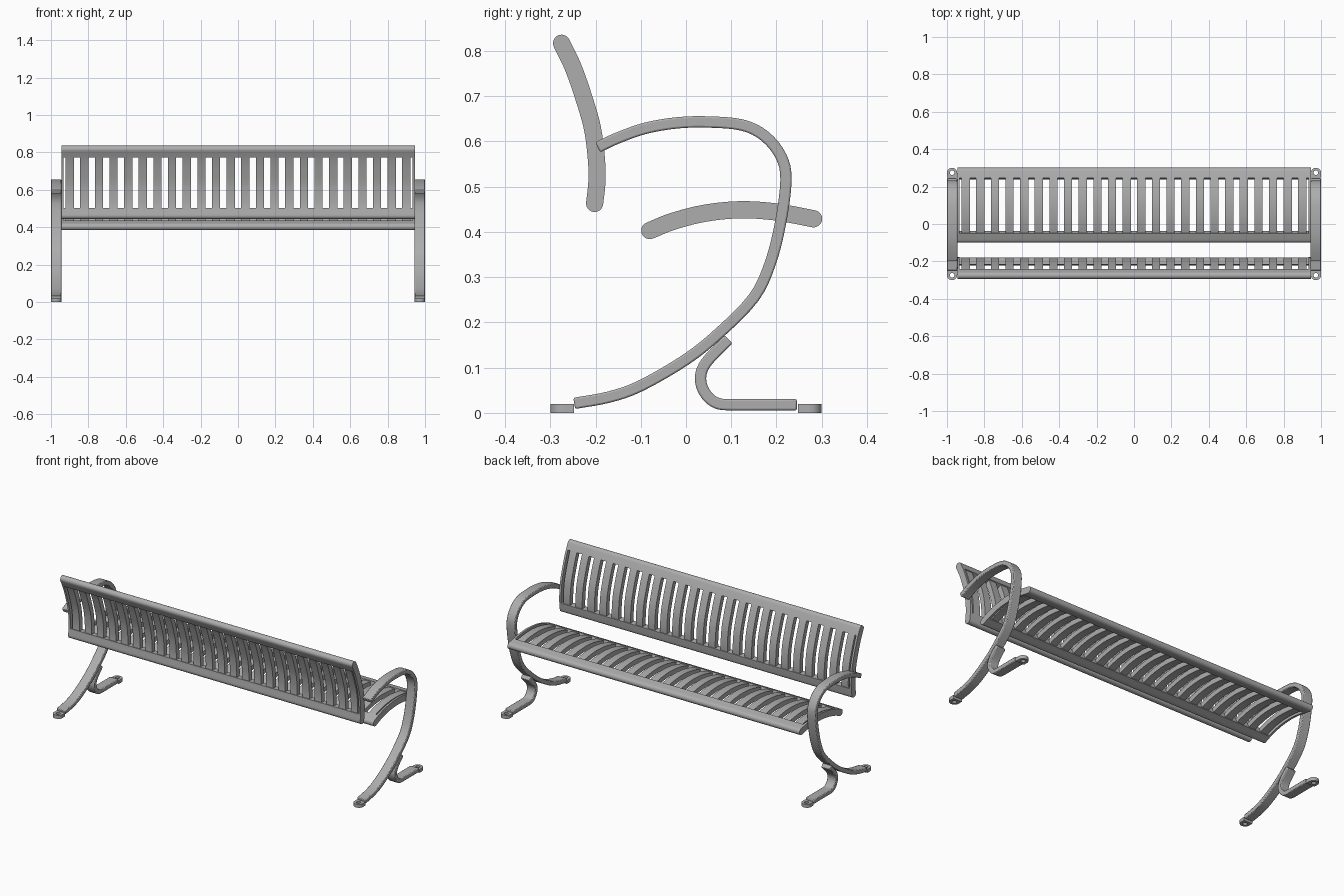
import bpy, bmesh, math
from mathutils import Vector

cube = bpy.data.objects.get("Cube")
if cube:
    bpy.data.objects.remove(cube)

metal = bpy.data.materials.new("grey_metal")
metal.use_nodes = True
GREY = (0.42, 0.42, 0.42, 1)
metal.diffuse_color = GREY
metal.node_tree.nodes["Principled BSDF"].inputs["Base Color"].default_value = GREY


def finish(name, bm):
    bmesh.ops.recalc_face_normals(bm, faces=bm.faces)
    mesh = bpy.data.meshes.new(name)
    bm.to_mesh(mesh)
    bm.free()
    mesh.materials.append(metal)
    mesh.shade_smooth()
    mesh.set_sharp_from_angle(angle=math.radians(35))
    obj = bpy.data.objects.new(name, mesh)
    bpy.context.scene.collection.objects.link(obj)
    return obj


def mirror(obj, axis=0):
    mod = obj.modifiers.new("Mirror", "MIRROR")
    mod.use_axis = [i == axis for i in range(3)]


def smooth_path(points, steps=5):
    """Smooth (y, z) curve through the given points."""
    p = [Vector(q) for q in points]
    p = [2 * p[0] - p[1]] + p + [2 * p[-1] - p[-2]]
    out = []
    for a, b, c, d in zip(p, p[1:], p[2:], p[3:]):
        for i in range(steps):
            t = i / steps
            out.append(b + (c - a) * t / 2 + (2 * a - 5 * b + 4 * c - d) * t * t / 2
                       + (3 * b - a - 3 * c + d) * t ** 3 / 2)
    return out + [p[-2]]


def trim(path, start, end):
    """Part of a path between two distances along it."""
    out, run = [], 0
    for a, b in zip(path, path[1:]):
        step = (b - a).length
        lo, hi = max(start, run), min(end, run + step)
        if hi - lo > 1e-6:
            if not out:
                out.append(a.lerp(b, (lo - run) / step))
            out.append(a.lerp(b, (hi - run) / step))
        run += step
    return out


def length(path):
    return sum((b - a).length for a, b in zip(path, path[1:]))


def ribbon(name, path, thick, x0, x1, round_start=False, round_end=False):
    """Flat bar swept along a (y, z) path, with optional half-round ends."""
    r = thick / 2
    stations = []
    for i, p in enumerate(path):
        t = (path[min(i + 1, len(path) - 1)] - path[max(i - 1, 0)]).normalized()
        stations.append((p, t, r))
    arc = [math.radians(a) for a in (15, 30, 45, 60, 75, 86)]
    p, t, _ = stations[0]
    head = [(p - t * r * math.sin(a), t, r * math.cos(a)) for a in reversed(arc)]
    p, t, _ = stations[-1]
    tail = [(p + t * r * math.sin(a), t, r * math.cos(a)) for a in arc]
    stations = (head if round_start else []) + stations + (tail if round_end else [])
    bm = bmesh.new()
    rings = []
    for p, t, w in stations:
        n = Vector((-t.y, t.x)) * w
        rings.append([bm.verts.new((x, *(p + n * s)))
                      for x, s in ((x0, 1), (x1, 1), (x1, -1), (x0, -1))])
    for a, b in zip(rings, rings[1:]):
        for k in range(4):
            m = (k + 1) % 4
            bm.faces.new((a[k], a[m], b[m], b[k]))
    bm.faces.new(rings[0])
    bm.faces.new(rings[-1])
    return finish(name, bm)


# Slatted panels: two rails, thin end plates and a row of slats
HALF, RAIL, SLATS = 0.945, 0.04, 24


def panel(name, points):
    path = smooth_path(points)
    total = length(path)
    ribbon(name + "_first_rail", trim(path, 0, RAIL), 0.038, -HALF, HALF, round_start=True)
    ribbon(name + "_second_rail", trim(path, total - RAIL, total), 0.038,
           -HALF, HALF, round_end=True)
    mirror(ribbon(name + "_end_plates", path, 0.038, HALF - 0.012, HALF, True, True))
    slat = ribbon(name + "_slats", trim(path, RAIL - 0.005, total - RAIL + 0.005),
                  0.028, -0.922, -0.878)
    array = slat.modifiers.new("Array", "ARRAY")
    array.count = SLATS
    array.use_relative_offset = False
    array.use_constant_offset = True
    array.constant_offset_displace = (1.8 / (SLATS - 1), 0, 0)


panel("backrest", [(-0.275, 0.817), (-0.25, 0.765), (-0.227, 0.70), (-0.207, 0.63),
                   (-0.198, 0.56), (-0.197, 0.51), (-0.202, 0.463)])
panel("seat", [(-0.08, 0.403), (-0.03, 0.423), (0.04, 0.441), (0.12, 0.449),
               (0.20, 0.444), (0.282, 0.429)])


# Side frames: a curved arm-and-leg bar and a bent brace on each end
def frame_bar(name, points):
    bar = ribbon(name, smooth_path(points, 4), 0.025, HALF, 1.0)
    bevel = bar.modifiers.new("Bevel", "BEVEL")
    bevel.width = 0.004
    bevel.segments = 2
    bevel.limit_method = "ANGLE"
    bevel.angle_limit = math.radians(50)
    mirror(bar)


frame_bar("arm_and_leg", [(-0.195, 0.587), (-0.15, 0.608), (-0.09, 0.629), (-0.02, 0.641),
                          (0.05, 0.643), (0.125, 0.636), (0.175, 0.611), (0.21, 0.567),
                          (0.221, 0.515), (0.209, 0.42), (0.186, 0.33), (0.15, 0.255),
                          (0.075, 0.178), (0, 0.118), (-0.10, 0.06), (-0.17, 0.035),
                          (-0.247, 0.021)])
frame_bar("brace", [(0.094, 0.163), (0.05, 0.118), (0.034, 0.09), (0.034, 0.062),
                    (0.048, 0.036), (0.07, 0.021), (0.1, 0.018), (0.17, 0.018),
                    (0.245, 0.018)])


# Bolt-down feet: rounded tabs with a hole
bm = bmesh.new()
rings = []
N = 24
for i in range(N):
    a = 2 * math.pi * i / N
    c, s = math.cos(a), math.sin(a)
    k = 1 / max(abs(c), abs(s)) if s > 0.01 else 1
    ring = []
    for rx, ry, z in ((0.0275 * k, 0.026 * k, 0), (0.0275 * k, 0.026 * k, 0.02),
                      (0.012, 0.012, 0.02), (0.012, 0.012, 0)):
        ring.append(bm.verts.new((0.9725 + c * rx, -0.274 + s * ry, z)))
    rings.append(ring)
for i in range(N):
    a, b = rings[i], rings[(i + 1) % N]
    for k in range(4):
        m = (k + 1) % 4
        bm.faces.new((a[k], a[m], b[m], b[k]))
feet = finish("bolt_down_feet", bm)
mirror(feet, 0)
mirror(feet, 1)
